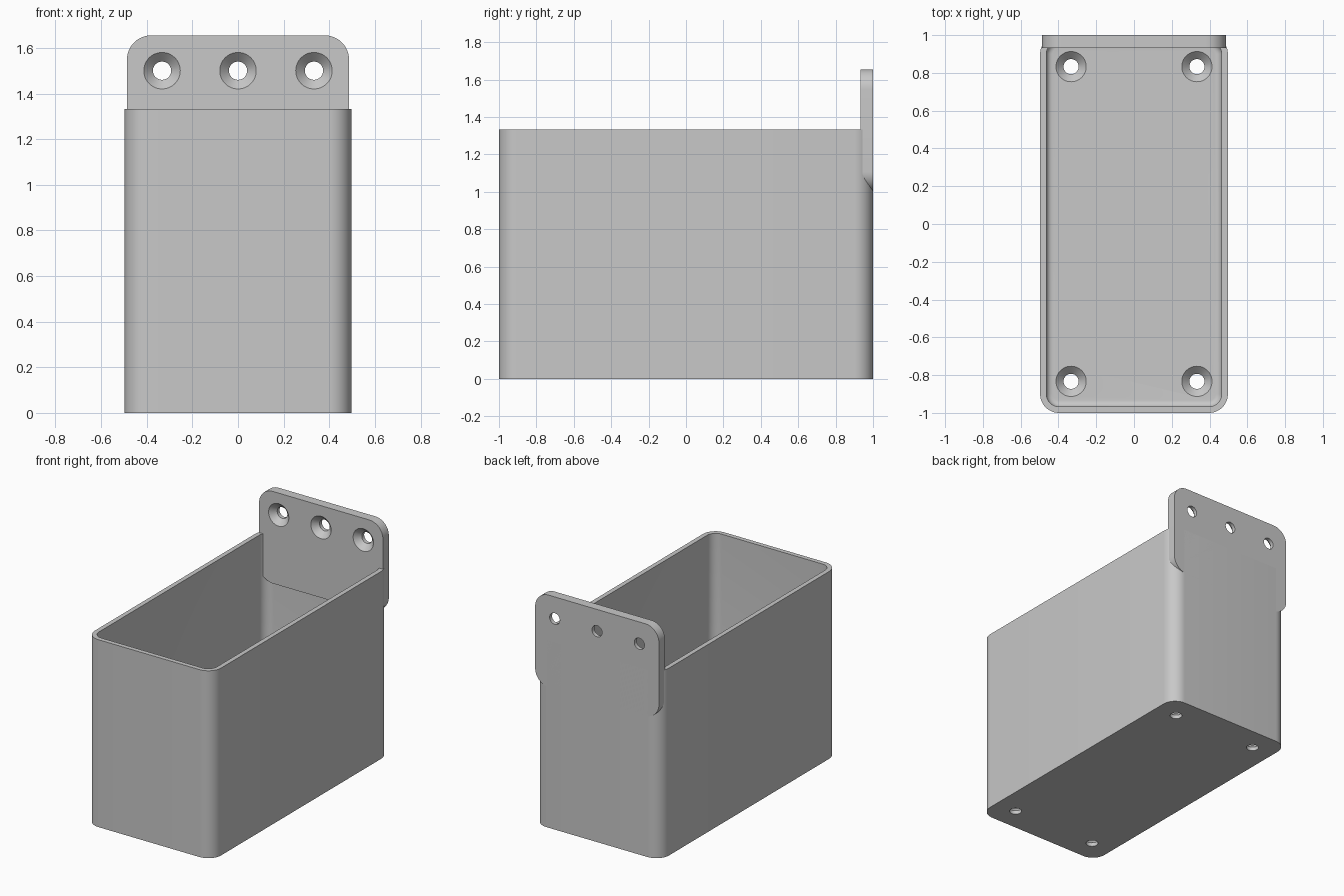
import bpy, bmesh, math
from mathutils import Vector

if "Cube" in bpy.data.objects:
    bpy.data.objects.remove(bpy.data.objects["Cube"])

grey = bpy.data.materials.new("plain grey")
grey.use_nodes = True
colour = (0.58, 0.58, 0.58, 1)
grey.diffuse_color = colour
grey.node_tree.nodes["Principled BSDF"].inputs["Base Color"].default_value = colour

WALL, FLOOR, PLATE, HEIGHT = 0.033, 0.067, 0.067, 1.333
HALF_X, HALF_Y, CORNER = 0.497, 1.0, 0.1


def rounded_rect(hx, hy, r, steps=12):
    """Outline of a rounded rectangle, counter-clockwise."""
    points = []
    for i, (sx, sy) in enumerate([(1, 1), (-1, 1), (-1, -1), (1, -1)]):
        for k in range(steps + 1):
            a = math.pi / 2 * (i + k / steps)
            points.append((sx * (hx - r) + r * math.cos(a),
                           sy * (hy - r) + r * math.sin(a)))
    return points


def circle(r, sides=48):
    return [(r * math.cos(math.tau * i / sides), r * math.sin(math.tau * i / sides))
            for i in range(sides)]


def loft(name, rings):
    """Skin a list of (outline, height) rings and cap both ends."""
    bm = bmesh.new()
    loops = [[bm.verts.new((x, y, z)) for x, y in outline] for outline, z in rings]
    for a, b in zip(loops, loops[1:]):
        for i in range(len(a)):
            j = (i + 1) % len(a)
            bm.faces.new((a[i], a[j], b[j], b[i]))
    bm.faces.new(loops[0][::-1])
    bm.faces.new(loops[-1])
    bmesh.ops.recalc_face_normals(bm, faces=bm.faces)
    mesh = bpy.data.meshes.new(name)
    bm.to_mesh(mesh)
    bm.free()
    mesh.materials.append(grey)
    obj = bpy.data.objects.new(name, mesh)
    bpy.context.collection.objects.link(obj)
    return obj


def drill(obj, centres, depth):
    """Cut countersunk screw holes that widen towards local +z."""
    profile = [(0.04, -0.05), (0.04, depth - 0.04), (0.08, depth), (0.08, depth + 0.02)]
    cutters = []
    for x, y in centres:
        cutter = loft("hole_cutter", [(circle(r), z) for r, z in profile])
        cutter.location = (x, y, 0)
        cutter.hide_render = True
        cutters.append(cutter)
        mod = obj.modifiers.new("hole", 'BOOLEAN')
        mod.operation, mod.solver, mod.object = 'DIFFERENCE', 'EXACT', cutter
    bpy.context.view_layer.update()
    evaluated = obj.evaluated_get(bpy.context.evaluated_depsgraph_get())
    baked = bpy.data.meshes.new_from_object(evaluated)
    obj.modifiers.clear()
    obj.data = baked
    for cutter in cutters:
        bpy.data.objects.remove(cutter)


def smooth(obj):
    bpy.ops.object.select_all(action='DESELECT')
    obj.select_set(True)
    bpy.context.view_layer.objects.active = obj
    bpy.ops.object.shade_smooth_by_angle(angle=math.radians(30))


# Open tub: outside, rim, inside wall, filleted floor
rings = [(rounded_rect(HALF_X, HALF_Y, CORNER), z) for z in (0, HEIGHT)]
rings.append((rounded_rect(HALF_X - WALL, HALF_Y - WALL, CORNER - WALL), HEIGHT))
fillet = 0.033
for k in range(7):
    a = math.pi / 2 * k / 6
    inset = WALL + fillet * (1 - math.cos(a))
    rings.append((rounded_rect(HALF_X - inset, HALF_Y - inset, CORNER - inset),
                  FLOOR + fillet * (1 - math.sin(a))))
tub = loft("tub", rings)
drill(tub, [(x, y) for x in (-0.333, 0.333) for y in (-0.833, 0.833)], FLOOR)
smooth(tub)

# Mounting plate standing up at the back
bottom, top = 1.0, 1.655
half_z = (top - bottom) / 2
plate = loft("mounting_plate",
             [(rounded_rect(0.487, half_z, 0.107), z) for z in (0, PLATE)])
drill(plate, [(x, 1.5 - bottom - half_z) for x in (-0.333, 0, 0.333)], PLATE)
plate.rotation_euler.x = math.pi / 2
plate.location = Vector((0, HALF_Y, bottom + half_z))
smooth(plate)
